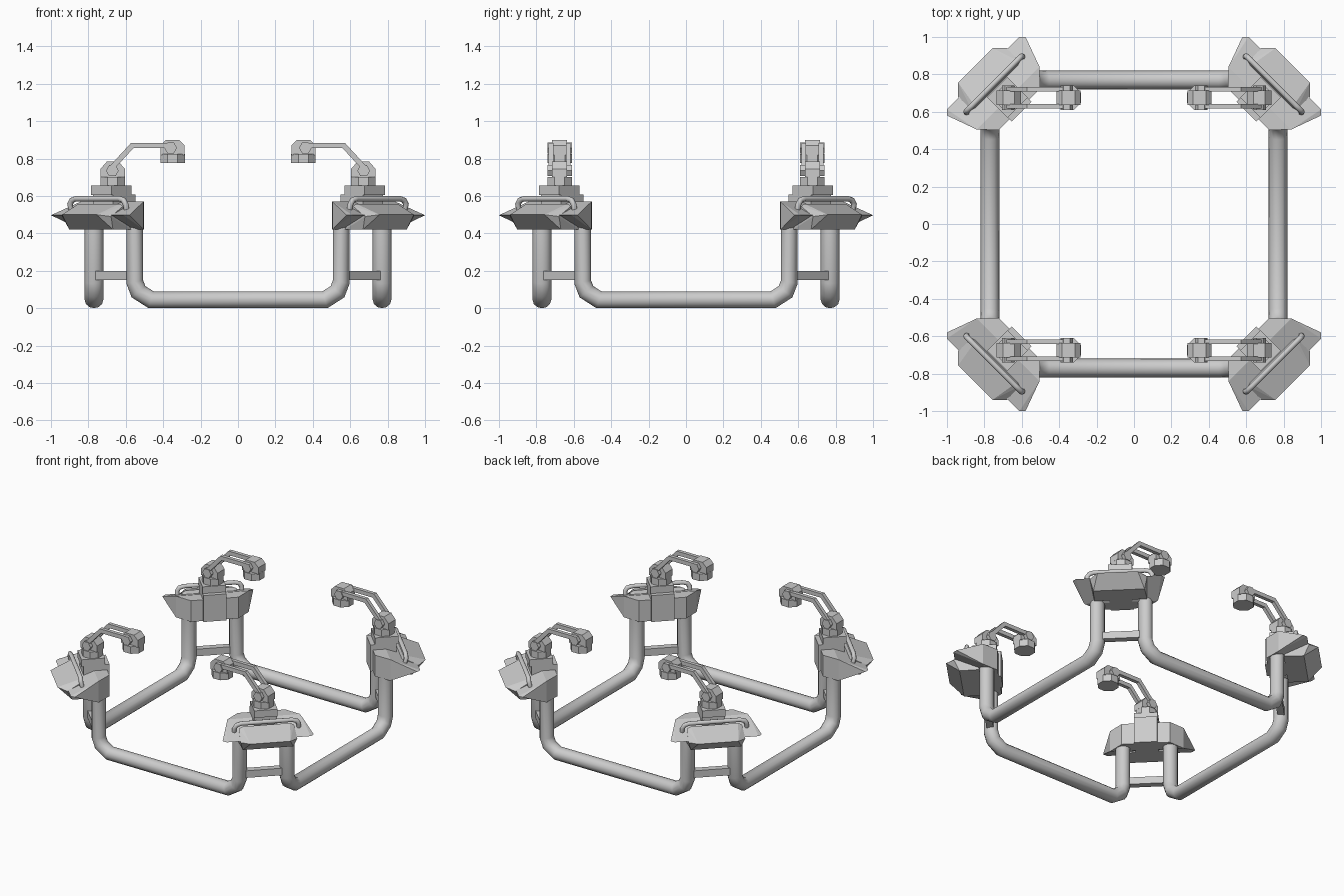
import bpy, bmesh, math
from mathutils import Vector, Matrix

if "Cube" in bpy.data.objects:
    bpy.data.objects.remove(bpy.data.objects["Cube"])

R2 = math.sqrt(0.5)


def finish(name, bm, mat=None, smooth=None):
    bmesh.ops.recalc_face_normals(bm, faces=bm.faces)
    if mat is not None:
        bm.transform(mat)
        if mat.determinant() < 0:
            bmesh.ops.reverse_faces(bm, faces=bm.faces)
    me = bpy.data.meshes.new(name)
    bm.to_mesh(me)
    bm.free()
    ob = bpy.data.objects.new(name, me)
    bpy.context.collection.objects.link(ob)
    if smooth:
        bpy.ops.object.select_all(action='DESELECT')
        ob.select_set(True)
        bpy.context.view_layer.objects.active = ob
        bpy.ops.object.shade_smooth_by_angle(angle=math.radians(smooth))
    return ob


def sweep(path, side, r_plane, r_side, n=12, twist=0.0):
    """Mitred sweep of an n-sided section; side is normal to the path plane."""
    bm = bmesh.new()
    pts, b = [Vector(p) for p in path], Vector(side).normalized()
    rings = []
    for i, p in enumerate(pts):
        t0 = (p - pts[max(i - 1, 0)]).normalized()
        t1 = (pts[min(i + 1, len(pts) - 1)] - p).normalized()
        t = (t0 + t1).normalized()
        k = 1 / max(0.5, t.dot(t0 if i else t1))
        nrm = t.cross(b).normalized()
        ring = []
        for j in range(n):
            a = 2 * math.pi * j / n + twist
            ring.append(bm.verts.new(p + nrm * (math.cos(a) * r_plane * k) + b * (math.sin(a) * r_side)))
        rings.append(ring)
    for A, B in zip(rings, rings[1:]):
        for j in range(n):
            bm.faces.new((A[j], A[(j + 1) % n], B[(j + 1) % n], B[j]))
    bm.faces.new(rings[0])
    bm.faces.new(rings[-1])
    return bm


def rod(a, b, side, r, n=8):
    return sweep([a, b], side, r, r, n, math.pi / n)


def hull(pts):
    bm = bmesh.new()
    for p in pts:
        bm.verts.new(p)
    res = bmesh.ops.convex_hull(bm, input=bm.verts)
    junk = [v for v in res['geom_interior'] if isinstance(v, bmesh.types.BMVert)]
    if junk:
        bmesh.ops.delete(bm, geom=junk, context='VERTS')
    bmesh.ops.dissolve_limit(bm, angle_limit=0.01, verts=bm.verts, edges=bm.edges)
    return bm


def box(x0, x1, y0, y1, z0, z1):
    return hull([(x, y, z) for x in (x0, x1) for y in (y0, y1) for z in (z0, z1)])


def both(pts):
    return [(u, s * v, z) for u, v, z in pts for s in (1, -1)]


# U-shaped frame tubes, one per side
half = [(-.552, .46), (-.552, .14), (-.532, .088), (-.465, .045)]
profile = half + [(-x, z) for x, z in reversed(half)]
for i, label in enumerate(("front", "right", "back", "left")):
    bm = sweep([(x, -.77, z) for x, z in profile], (0, 1, 0), .045, .05, 12)
    finish(label + "_frame_tube", bm, Matrix.Rotation(i * math.pi / 2, 4, 'Z'), 50)

# diagonal corner frame: u outward, v tangential
DIAG = Matrix(((R2, -R2, 0, 0), (R2, R2, 0, 0), (0, 0, 1, 0), (0, 0, 0, 1)))
Y = .675

for sx, sy, label in ((1, 1, "back_right"), (-1, 1, "back_left"),
                      (1, -1, "front_right"), (-1, -1, "front_left")):
    M = Matrix.Diagonal((sx, sy, 1, 1))
    D = M @ DIAG

    def part(name, bm, mat, smooth=None):
        finish(label + "_" + name, bm, mat, smooth)

    # winged corner head with tapered tips
    part("head", hull(both([(.866, .155, .42), (.866, .155, .57),
                            (.951, .237, .42), (.951, .237, .57),
                            (1.117, .297, .497), (1.14, .274, .497)])), D)
    # faceted outer panel
    part("outer_panel", hull(both([(1.2, .13, .50), (1.145, .185, .49),
                                   (1.05, .155, .558), (1.05, .18, .545),
                                   (1.11, .165, .42), (.98, .17, .42)])), D)
    # inner block, turret platform and cross brace
    part("inner_block", box(.85, 1.02, -.075, .075, .42, .607), D)
    part("platform", box(.88, 1.034, -.076, .076, .605, .655), D)
    part("cross_brace", box(.915, .96, -.15, .15, .15, .20), D)
    # grab handle
    hp = [(1.05, .21, .52), (1.06, .21, .555), (1.06, .195, .577), (1.06, .165, .585)]
    hp = hp + [(u, -v, z) for u, v, z in reversed(hp)]
    part("handle", sweep(hp, (1, 0, 0), .015, .015, 8), D, 60)

    # arm base and shoulder joint
    part("arm_base", rod((.67, Y, .65), (.67, Y, .702), (1, 0, 0), .07), M)
    part("shoulder", hull([(x, y, z) for y in (Y - .04, Y + .04) for x, z in
                           ((.605, .70), (.735, .70), (.735, .745), (.70, .785),
                            (.64, .785), (.605, .745))]), M)
    # twin arm rails
    for k, s in (("inner", -1), ("outer", 1)):
        y = Y + s * .046
        part("arm_rail_" + k, sweep([(.68, y, .745), (.565, y, .87), (.35, y, .87)],
                                    (0, 1, 0), .02, .018, 4, math.pi / 4), M)
        # joint bolts
        for nm, x, z in (("shoulder", .672, .735), ("wrist", .36, .857)):
            part(f"{nm}_bolt_{k}", rod((x, Y + s * .03, z), (x, Y + s * .065, z),
                                       (1, 0, 0), .034, 6), M)
    # wrist joint and octagonal end pad
    part("wrist", hull([(x, y, z) for y in (Y - .04, Y + .04) for x, z in
                        ((.285, .82), (.415, .82), (.415, .87), (.385, .90),
                         (.315, .90), (.285, .87))]), M)
    part("end_pad", rod((.35, Y, .775), (.35, Y, .825), (1, 0, 0), .071), M)
